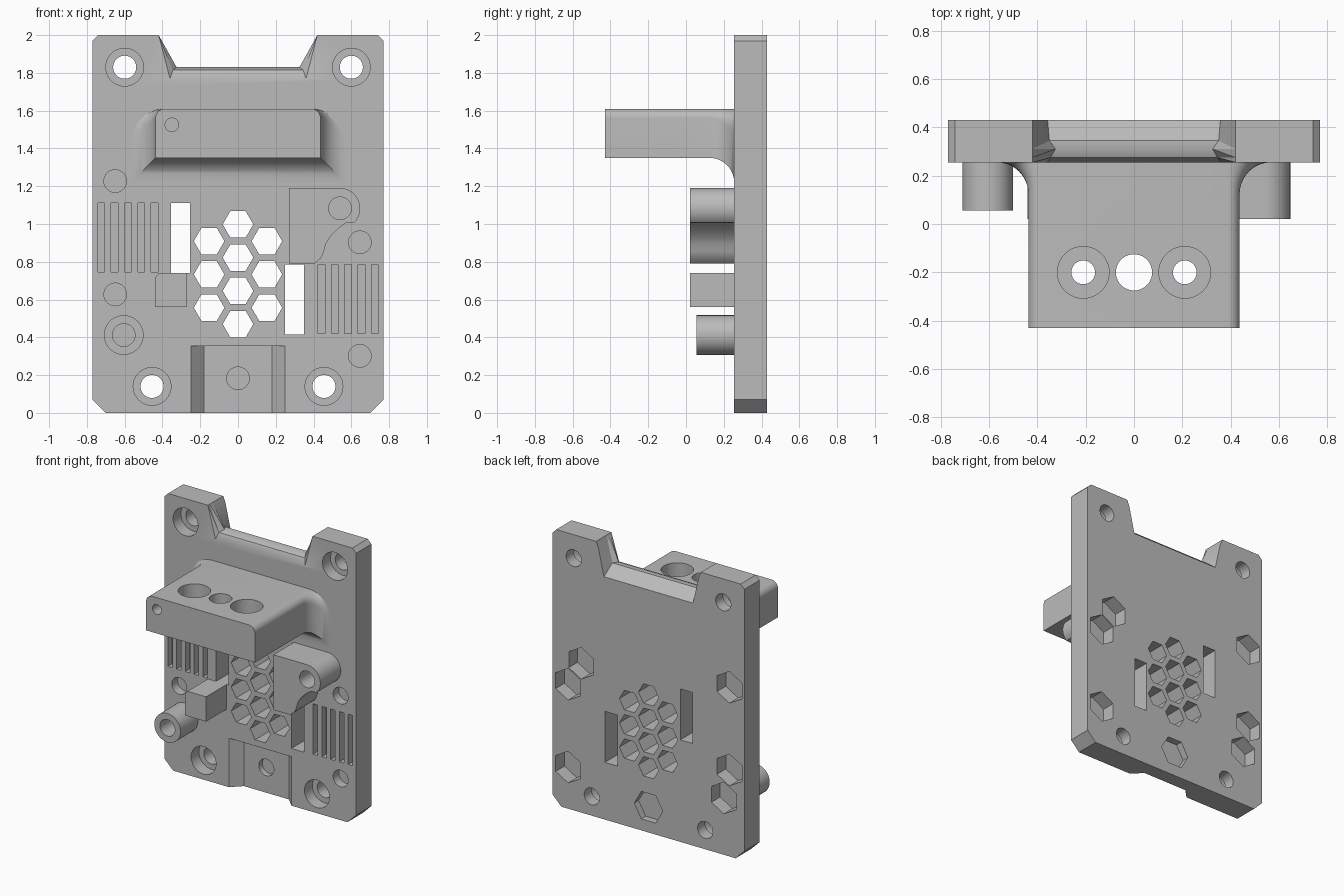
import bpy, bmesh
from math import sin, cos, pi, radians

if "Cube" in bpy.data.objects:
    bpy.data.objects.remove(bpy.data.objects["Cube"])

grey = bpy.data.materials.new("plain grey")
grey.use_nodes = True
colour = (0.5, 0.5, 0.5, 1)
grey.diffuse_color = colour
grey.node_tree.nodes["Principled BSDF"].inputs["Base Color"].default_value = colour

FRONT, BACK = 0.255, 0.43


def arc(cx, cz, r, a0, a1, n):
    return [(cx + r * cos(radians(a0 + (a1 - a0) * i / n)),
             cz + r * sin(radians(a0 + (a1 - a0) * i / n))) for i in range(n + 1)]


def ring(cx, cz, r, n=40, turn=0):
    return arc(cx, cz, r, turn, turn + 360, n)[:-1]


def box(x0, x1, z0, z1):
    return [(x0, z0), (x1, z0), (x1, z1), (x0, z1)]


def along_y(pts, y0, y1):
    return [[(x, y, z) for x, z in pts] for y in (y0, y1)]


def along_z(pts, z0, z1):
    return [[(x, y, z) for x, y in pts] for z in (z0, z1)]


def solid(name, *lofts):
    """One object from lofts; each loft is a list of matching sections."""
    bm = bmesh.new()
    for sections in lofts:
        rows = [[bm.verts.new(p) for p in s] for s in sections]
        n = len(rows[0])
        for a, b in zip(rows, rows[1:]):
            for i in range(n):
                j = (i + 1) % n
                bm.faces.new((a[i], a[j], b[j], b[i]))
        bm.faces.new(rows[0])
        bm.faces.new(rows[-1][::-1])
    bmesh.ops.recalc_face_normals(bm, faces=bm.faces)
    mesh = bpy.data.meshes.new(name)
    bm.to_mesh(mesh)
    bm.free()
    mesh.materials.append(grey)
    ob = bpy.data.objects.new(name, mesh)
    bpy.context.collection.objects.link(ob)
    return ob


def finish(ob, *cutters):
    """Cut the part, then smooth its round faces."""
    bpy.ops.object.select_all(action='DESELECT')
    bpy.context.view_layer.objects.active = ob
    ob.select_set(True)
    for c in cutters:
        c.hide_render = True
        m = ob.modifiers.new(c.name, 'BOOLEAN')
        m.operation, m.solver, m.object = 'DIFFERENCE', 'EXACT', c
        m.use_self = True
        bpy.ops.object.modifier_apply(modifier=m.name)
    bpy.ops.object.shade_smooth_by_angle(angle=radians(30))


# Base plate outline with clipped corners
half = [(0.70, 0), (0.77, 0.07), (0.77, 1.97), (0.74, 2)]
plate = solid("base_plate", along_y(half + [(-x, z) for x, z in half[::-1]], FRONT, BACK))

# Top notch with a ridged floor, and tapered channel at the bottom
notch_rows = []
for y, w, z in [(0.46, 0.36, 1.735), (0.345, 0.35, 1.83), (0.31, 0.325, 1.83),
                (0.275, 0.345, 1.815), (FRONT, 0.36, 1.77), (0.23, 0.37, 1.72)]:
    top = 0.42 + (0.42 - w) / (2 - z) * 0.1
    notch_rows.append([(-w, y, z), (w, y, z), (0.42, y, 2), (top, y, 2.1),
                       (-top, y, 2.1), (-0.42, y, 2)])
notch = solid("notch_cutter", notch_rows)
bmn = bmesh.new()
bmn.from_mesh(notch.data)
bmesh.ops.triangulate(bmn, faces=bmn.faces)
bmn.to_mesh(notch.data)
bmn.free()
channel = solid("channel_cutter", along_z(
    [(-0.305, 0.2), (0.305, 0.2), (0.18, 0.325), (-0.18, 0.325)], -0.1, 0.355))

# Through openings: vent honeycomb, slots and mounting holes
mounts = [(-0.6, 1.83), (0.6, 1.83), (-0.455, 0.14), (0.455, 0.14)]
vents = [(0, 0.47 + 0.176 * i) for i in range(4)]
vents += [(s * 0.153, 0.557 + 0.176 * i) for s in (-1, 1) for i in range(3)]
outlines = [ring(x, z, 0.081, 6) for x, z in vents]
outlines += [ring(x, z, 0.061) for x, z in mounts]
outlines += [box(-0.355, -0.255, 0.74, 1.11), box(0.25, 0.35, 0.415, 0.785)]
through = solid("through_cutter", *[along_y(o, 0.1, 0.6) for o in outlines])

# Front recesses: counterbores, grip grooves, blind screw holes
screws = [(-0.65, 1.227), (-0.65, 0.627), (-0.605, 0.412),
          (0.54, 1.083), (0.645, 0.903), (0.645, 0.302)]
grooves = []
for i in range(5):
    x = 0.442 + 0.0705 * i
    grooves += [box(x - 0.018, x + 0.018, 0.42, 0.785),
                box(-x - 0.018, -x + 0.018, 0.745, 1.11)]
recess = solid("recess_cutter",
               *[along_y(ring(x, z, 0.1), 0.1, FRONT + 0.09) for x, z in mounts],
               *[along_y(g, 0.1, FRONT + 0.05) for g in grooves])
blind = solid("screw_cutter",
              *[along_y(ring(x, z, 0.06), -0.2, 0.32) for x, z in screws],
              along_y(ring(0, 0.183, 0.06), 0.1, 0.365))

# Hexagonal nut pockets in the back
nuts_a = solid("nut_cutter_a", along_y(ring(0, 0.183, 0.115, 6), 0.38, 0.6),
               *[along_y(ring(x, z, 0.115, 6, 30), 0.33, 0.6) for x, z in screws[::2]])
nuts_b = solid("nut_cutter_b",
               *[along_y(ring(x, z, 0.115, 6, 30), 0.33, 0.6) for x, z in screws[1::2]])
finish(plate, notch, channel, through, recess, blind, nuts_a, nuts_b)

# Shelf with flared root, rounded along its upper edges
flare = 0.13
steps = [(-0.43, 0)]
steps += [(FRONT - flare + flare * sin(a * pi / 24), flare * (1 - cos(a * pi / 24)))
          for a in range(13)]
steps.append((FRONT + 0.005, flare))
shelf_rows = []
for y, o in steps:
    corner = arc(0.387, 1.56 - o, 0.05 + o, 0, 90, 8)
    side = [(0.437 + o, 1.35 - o)] + corner
    shelf_rows.append([(x, y, z) for x, z in side + [(-x, z) for x, z in side[::-1]]])
shelf = solid("shelf", shelf_rows)
shelf_holes = solid("shelf_hole_cutter",
                    along_z(ring(0, -0.2, 0.075), 1.2, 1.8),
                    along_y(ring(-0.35, 1.525, 0.036), -0.6, -0.3),
                    *[along_z(ring(s * 0.21, -0.2, 0.049), 1.2, 1.8) for s in (-1, 1)])
shelf_bores = solid("shelf_bore_cutter",
                    *[along_z(ring(s * 0.21, -0.2, 0.107), 1.5, 1.8) for s in (-1, 1)])
finish(shelf, shelf_holes, shelf_bores)

# Screw block with a rounded end and a scooped side
block_outline = [(0.27, 0.79), (0.27, 1.19)] + arc(0.54, 1.083, 0.107, 90, -45, 14)
block_outline += [(0.57, 1.005), (0.53, 0.975), (0.49, 0.935), (0.465, 0.895),
                  (0.455, 0.855), (0.44, 0.82), (0.405, 0.79)]
block = solid("screw_block", along_y(block_outline, 0.02, FRONT + 0.005))
finish(block, blind)

# Small stop block with a clipped corner
stop = solid("stop_block", along_y(
    [(-0.44, 0.56), (-0.27, 0.56), (-0.27, 0.74), (-0.42, 0.74), (-0.44, 0.715)],
    0.02, FRONT + 0.005))
finish(stop)

# Hollow standoff
standoff = solid("standoff", along_y(ring(-0.605, 0.412, 0.105), 0.055, FRONT + 0.005))
finish(standoff, blind)

for c in (notch, channel, through, recess, blind, nuts_a, nuts_b, shelf_holes, shelf_bores):
    bpy.data.objects.remove(c)
